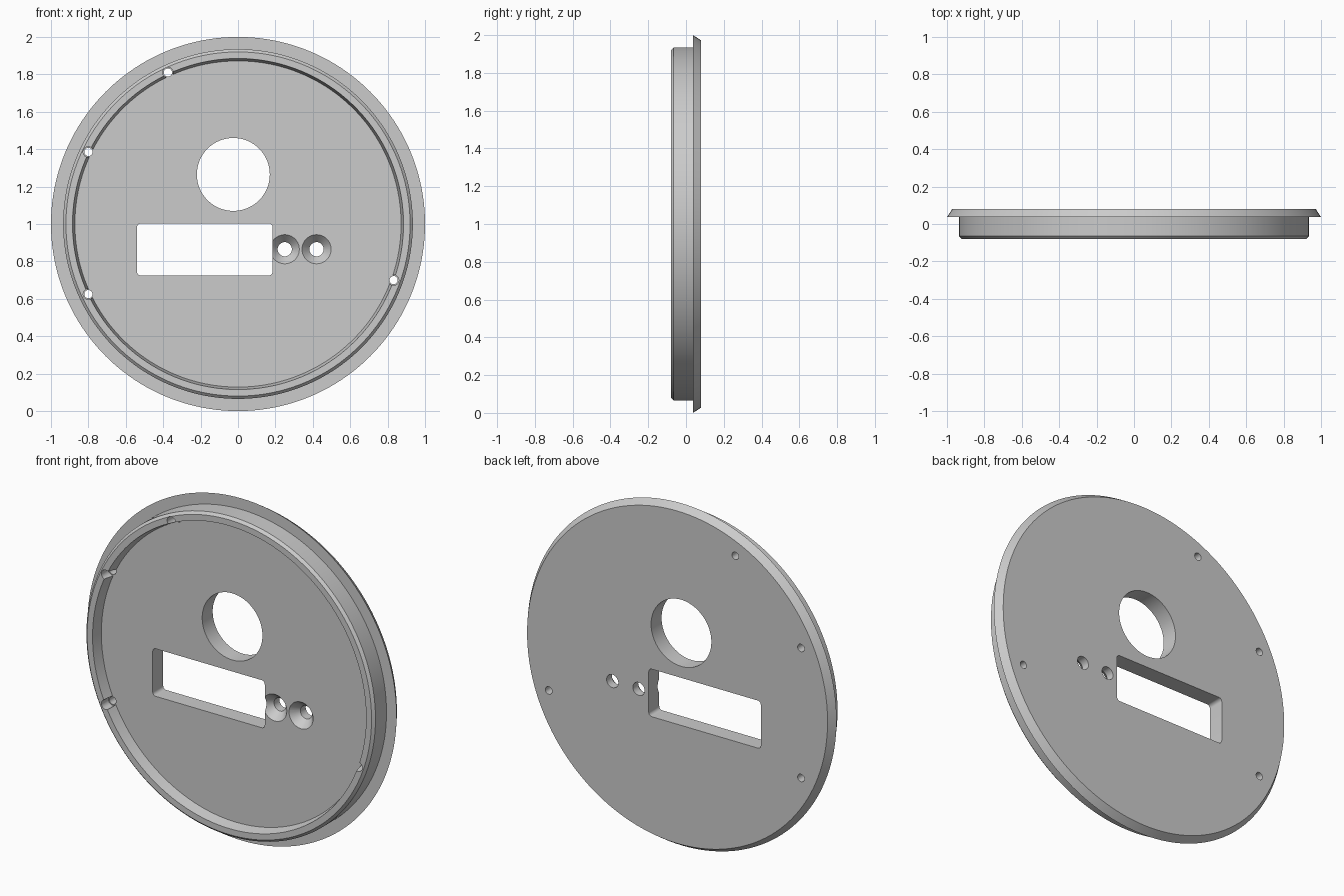
import bpy, bmesh, math
from mathutils import Matrix, Vector

old = bpy.data.objects.get("Cube")
if old:
    bpy.data.objects.remove(old, do_unlink=True)

grey = bpy.data.materials.new("plain grey")
grey.use_nodes = True
GREY = (0.6, 0.6, 0.6, 1)
grey.diffuse_color = GREY
grey.node_tree.nodes["Principled BSDF"].inputs["Base Color"].default_value = GREY

BACK, FLOOR, FRONT, FLANGE = 0.08, -0.017, -0.08, 0.037


def make_object(name, bm):
    bmesh.ops.recalc_face_normals(bm, faces=bm.faces[:])
    mesh = bpy.data.meshes.new(name)
    bm.to_mesh(mesh)
    bm.free()
    mesh.materials.append(grey)
    obj = bpy.data.objects.new(name, mesh)
    bpy.context.collection.objects.link(obj)
    return obj


def lathe(name, profile, x, z, steps):
    """Turn (radius, y) points, capped at both ends, about an axis along y."""
    bm = bmesh.new()
    rings = []
    for r, y in profile:
        rings.append([bm.verts.new((x + r * math.cos(a), y, z + r * math.sin(a)))
                      for a in (math.tau * i / steps for i in range(steps))])
    for a, b in zip(rings, rings[1:]):
        for i in range(steps):
            j = (i + 1) % steps
            bm.faces.new((a[i], a[j], b[j], b[i]))
    bm.faces.new(rings[0])
    bm.faces.new(rings[-1])
    return make_object(name, bm)


def window(name, x0, x1, z0, z1, radius):
    """Rounded rectangular prism running through the plate."""
    bm = bmesh.new()
    size = Vector((x1 - x0, 0.4, z1 - z0))
    place = Matrix.Translation(((x0 + x1) / 2, 0, (z0 + z1) / 2)) @ Matrix.Diagonal(size.to_4d())
    bmesh.ops.create_cube(bm, size=1, matrix=place)
    corners = [e for e in bm.edges
               if abs(e.verts[0].co.y - e.verts[1].co.y) > 0.3]
    bmesh.ops.bevel(bm, geom=corners, offset=radius, segments=6,
                    profile=0.5, affect='EDGES')
    return make_object(name, bm)


# Dished plate: chamfered flange, raised rim and sloped pocket wall
plate = lathe("dial_plate", [
    (0.972, BACK), (1.0, FLANGE), (0.935, FLANGE), (0.935, FRONT + 0.015),
    (0.92, FRONT), (0.885, FRONT), (0.872, FLOOR)], 0, 1, 160)

# Large round opening and display window
cutters = [
    lathe("round_opening_cutter", [(0.195, -0.2), (0.195, 0.2)], -0.025, 1.265, 64),
    window("window_cutter", -0.54, 0.185, 0.725, 1.003, 0.02),
]

# Two countersunk holes
for x in (0.25, 0.42):
    cutters.append(lathe("countersink_cutter", [
        (0.078, -0.05), (0.078, FLOOR), (0.038, 0.03), (0.038, 0.2)], x, 0.865, 40))

# Screw holes, each with a notch in the rim
for x, z in ((-0.375, 1.81), (-0.8, 1.385), (-0.8, 0.625), (0.832, 0.7)):
    cutters.append(lathe("screw_hole_cutter", [
        (0.028, -0.2), (0.028, FLOOR + 0.002), (0.022, FLOOR + 0.002), (0.022, 0.2)],
        x, z, 24))

for cutter in cutters:
    cutter.hide_render = True
    cutter.hide_viewport = True
    cutter.display_type = 'WIRE'
    mod = plate.modifiers.new(cutter.name, 'BOOLEAN')
    mod.operation = 'DIFFERENCE'
    mod.solver = 'EXACT'
    mod.object = cutter

# Bake the cuts, then remove the helpers
bpy.context.view_layer.objects.active = plate
plate.select_set(True)
for mod in list(plate.modifiers):
    bpy.ops.object.modifier_apply(modifier=mod.name)
for cutter in cutters:
    bpy.data.objects.remove(cutter, do_unlink=True)

bpy.ops.object.shade_smooth_by_angle(angle=math.radians(25))
